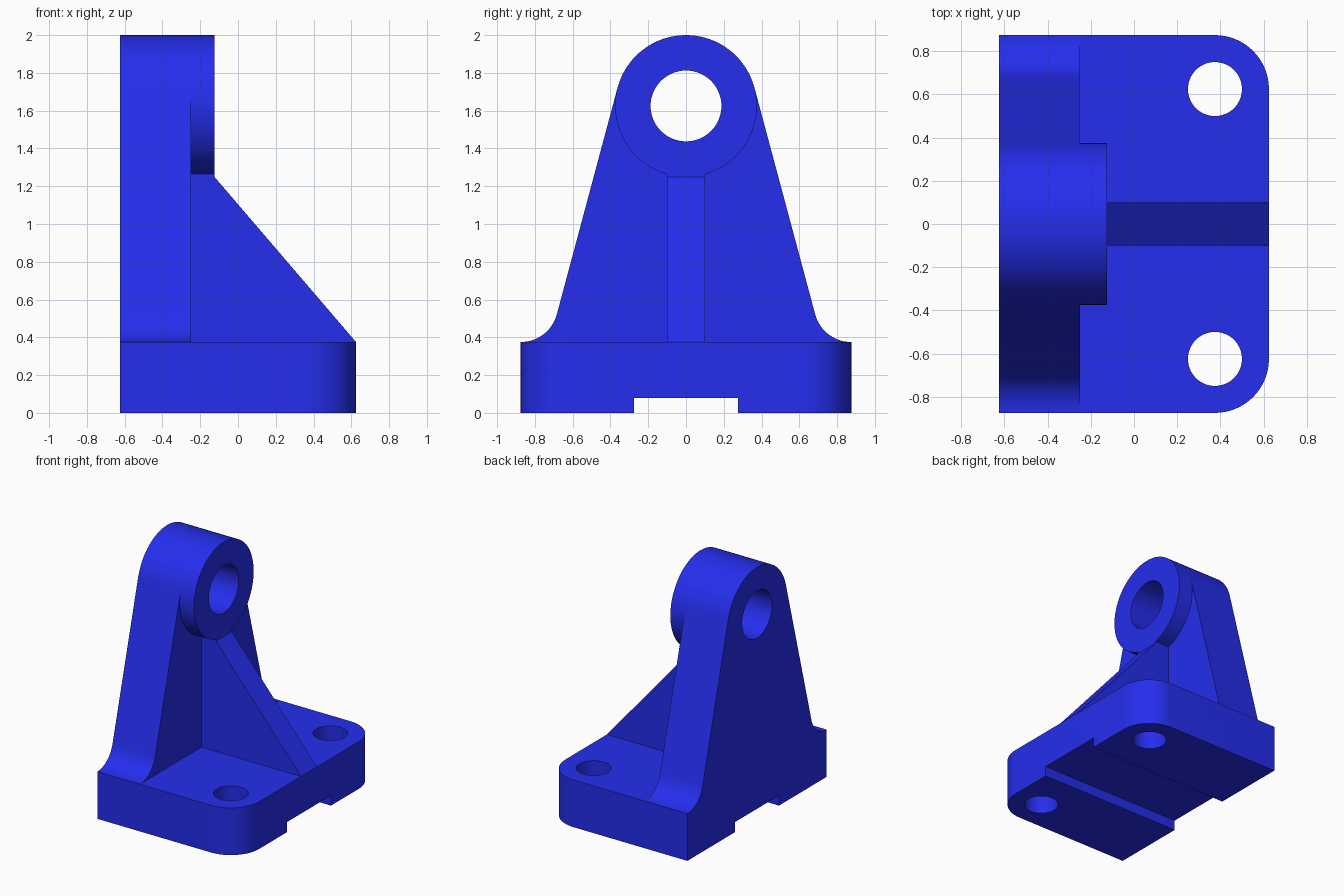
import bpy, bmesh
from math import sin, cos, radians
from mathutils import Vector

if "Cube" in bpy.data.objects:
    bpy.data.objects.remove(bpy.data.objects["Cube"])


def arc(cx, cy, r, a0, a1, n=16):
    return [(cx + r * cos(radians(a0 + (a1 - a0) * i / n)),
             cy + r * sin(radians(a0 + (a1 - a0) * i / n))) for i in range(n + 1)]


def circle(cx, cy, r, n=72):
    return arc(cx, cy, r, 0, 360, n)[:-1]


def prism(name, pts, axis, lo, hi):
    """Extrude a 2D profile along x (yz profile), y (xz) or z (xy)."""
    place = {'x': lambda u, v, w: (w, u, v),
             'y': lambda u, v, w: (u, w, v),
             'z': lambda u, v, w: (u, v, w)}[axis]
    bm = bmesh.new()
    face = bm.faces.new([bm.verts.new(place(u, v, lo)) for u, v in pts])
    out = bmesh.ops.extrude_face_region(bm, geom=[face])
    verts = [g for g in out['geom'] if isinstance(g, bmesh.types.BMVert)]
    bmesh.ops.translate(bm, verts=verts, vec=Vector(place(0, 0, hi - lo)))
    bmesh.ops.recalc_face_normals(bm, faces=bm.faces)
    mesh = bpy.data.meshes.new(name)
    bm.to_mesh(mesh)
    bm.free()
    obj = bpy.data.objects.new(name, mesh)
    bpy.context.collection.objects.link(obj)
    return obj


def combine(target, tool, operation):
    mod = target.modifiers.new(tool.name, 'BOOLEAN')
    mod.operation, mod.solver, mod.object = operation, 'EXACT', tool
    bpy.context.view_layer.objects.active = target
    bpy.ops.object.modifier_apply(modifier=mod.name)
    bpy.data.objects.remove(tool)


# Base plate with two rounded corners
X, Y, T = 0.625, 0.875, 0.375
bracket = prism('bearing_bracket',
                [(-X, -Y)] + arc(0.375, -0.625, 0.25, -90, 0)
                + arc(0.375, 0.625, 0.25, 0, 90) + [(-X, Y)], 'z', 0, T)

# Tapered upright: eye arc, tangent sides and foot fillets
EYE, R, A = 1.625, 0.375, 15
c, s = cos(radians(A)), sin(radians(A))
F = (Y * c - (EYE - T) * s - R) / (1 - s)
side = arc(Y, T + F, F, 270, 180 + A, 14)
side[0] = (Y, T)
eye = arc(0, EYE, R, A, 180 - A, 40)
upright = prism('upright', side + eye + [(-u, v) for u, v in reversed(side)],
                'x', -X, -0.25)

# Boss shares the eye arc of the upright
boss = prism('boss', eye + arc(0, EYE, R, 180 - A, 360 + A, 52)[1:-1],
             'x', -0.25, -0.125)

# Triangular stiffening rib running up into the boss
rib = prism('rib', [(-0.25, T), (X, T), (-0.125, 1.25), (-0.125, 1.3), (-0.25, 1.3)],
            'y', -0.1, 0.1)

for part in (upright, boss, rib):
    combine(bracket, part, 'UNION')

# Eye bore, underside slot and mounting holes
combine(bracket, prism('bore', circle(0, EYE, 0.1875), 'x', -1, 1), 'DIFFERENCE')
combine(bracket, prism('slot', [(-0.275, -0.1), (0.275, -0.1), (0.275, 0.08), (-0.275, 0.08)],
                       'x', -1, 1), 'DIFFERENCE')
for y in (-0.625, 0.625):
    combine(bracket, prism('mount_hole', circle(0.375, y, 0.125), 'z', -0.2, 0.6), 'DIFFERENCE')

# Blue finish
blue = bpy.data.materials.new('blue')
blue.diffuse_color = (0.018, 0.027, 0.85, 1)
blue.use_nodes = True
blue.node_tree.nodes["Principled BSDF"].inputs["Base Color"].default_value = blue.diffuse_color
bracket.data.materials.clear()
bracket.data.materials.append(blue)
bpy.context.view_layer.objects.active = bracket
bracket.select_set(True)
bpy.ops.object.shade_smooth_by_angle(angle=radians(14))
